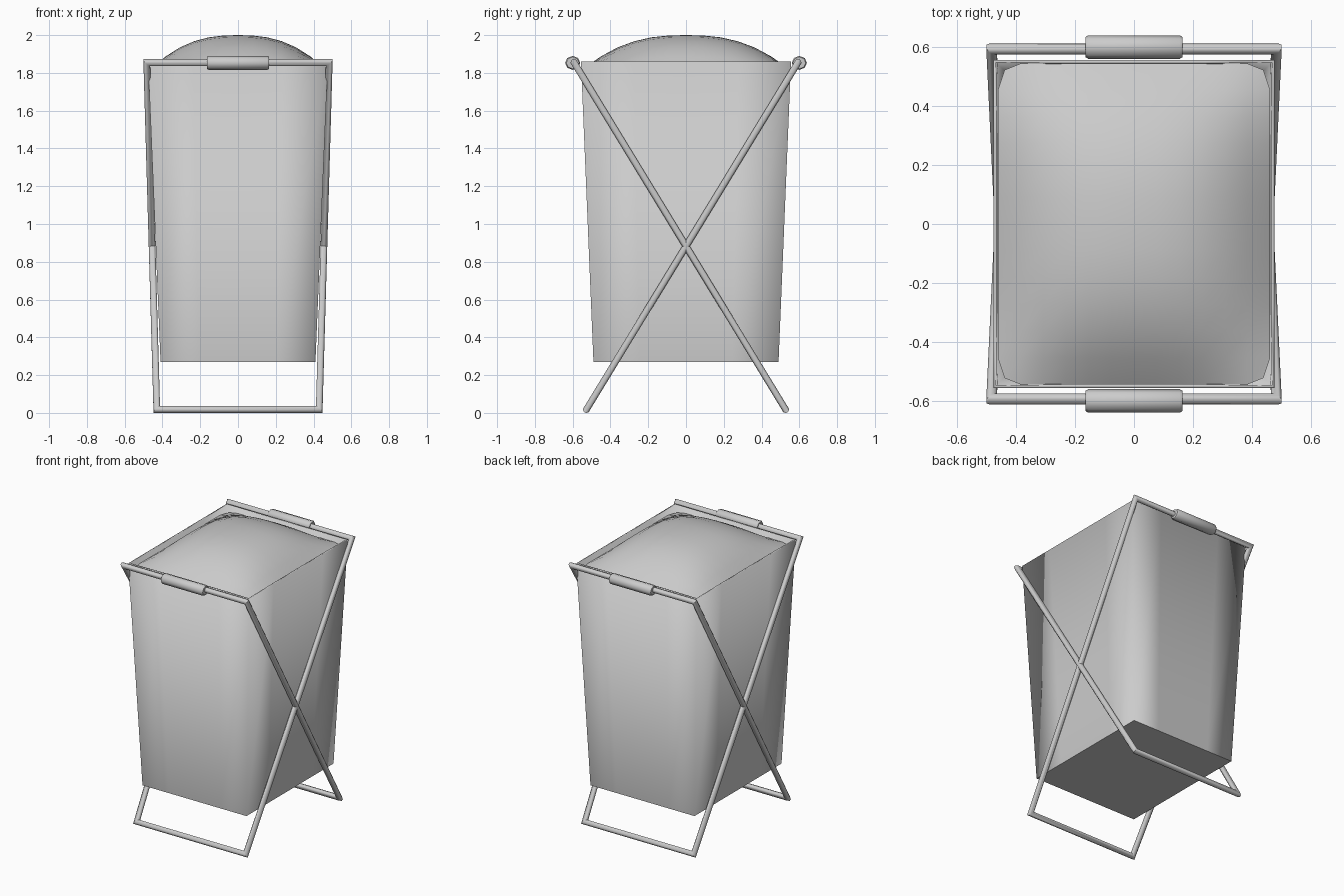
import bpy, bmesh, math
from mathutils import Vector

if "Cube" in bpy.data.objects:
    bpy.data.objects.remove(bpy.data.objects["Cube"])


def make_object(name, bm, angle=40):
    bmesh.ops.recalc_face_normals(bm, faces=bm.faces)
    me = bpy.data.meshes.new(name)
    bm.to_mesh(me)
    bm.free()
    ob = bpy.data.objects.new(name, me)
    bpy.context.collection.objects.link(ob)
    if angle:
        bpy.ops.object.select_all(action='DESELECT')
        ob.select_set(True)
        bpy.context.view_layer.objects.active = ob
        bpy.ops.object.shade_smooth_by_angle(angle=math.radians(angle))
    return ob


def tube_loop(name, pts, radius, sides=8):
    """Round tube along a closed planar loop with mitred corners."""
    bm = bmesh.new()
    pts = [Vector(p) for p in pts]
    n = len(pts)
    normal = (pts[1] - pts[0]).cross(pts[2] - pts[1]).normalized()
    rings = []
    for i, p in enumerate(pts):
        a = (pts[i - 1] - p).normalized()
        b = (pts[(i + 1) % n] - p).normalized()
        miter = (a + b).normalized() / math.sin(a.angle(b) / 2)
        ring = []
        for k in range(sides):
            t = 2 * math.pi * (k + 0.5) / sides
            ring.append(bm.verts.new(p + radius * (math.cos(t) * miter + math.sin(t) * normal)))
        rings.append(ring)
    for i in range(n):
        r, s = rings[i], rings[(i + 1) % n]
        for k in range(sides):
            j = (k + 1) % sides
            bm.faces.new((r[k], r[j], s[j], s[k]))
    return make_object(name, bm, 50)


def handle(name, y, z):
    """Eight sided grip with slightly tapered ends."""
    bm = bmesh.new()
    rings = []
    for x, r in ((-0.165, 0.034), (-0.155, 0.04), (0.155, 0.04), (0.165, 0.034)):
        rings.append([bm.verts.new((x, y + r * math.cos(k * math.pi / 4),
                                    z + 0.92 * r * math.sin(k * math.pi / 4)))
                      for k in range(8)])
    for r, s in zip(rings, rings[1:]):
        for k in range(8):
            j = (k + 1) % 8
            bm.faces.new((r[k], r[j], s[j], s[k]))
    bm.faces.new(rings[0])
    bm.faces.new(rings[-1])
    return make_object(name, bm, 50)


# Crossed folding frames and their grips
for side, label in ((1, "back"), (-1, "front")):
    tube_loop("frame_top_" + label, [
        (-0.43, -0.527 * side, 0.018), (0.43, -0.527 * side, 0.018),
        (0.483, 0.593 * side, 1.855), (-0.483, 0.593 * side, 1.855)], 0.019)
    handle("grip_" + label, 0.60 * side, 1.853)

# Tapered fabric bag, open at the top
bm = bmesh.new()
cols = 4
corners = [(-1, -1), (1, -1), (1, 1), (-1, 1)]
outline = []
for i in range(4):
    a, b = Vector(corners[i]), Vector(corners[(i + 1) % 4])
    outline += [a.lerp(b, k / cols) for k in range(cols)]
low = [bm.verts.new((0.41 * p.x, 0.49 * p.y, 0.27)) for p in outline]
top = [bm.verts.new((0.476 * p.x, 0.556 * p.y, 1.86)) for p in outline]
for i in range(len(outline)):
    j = (i + 1) % len(outline)
    bm.faces.new((low[i], low[j], top[j], top[i])).smooth = True
floor = bm.faces.new(low)
for e in floor.edges:
    e.smooth = False
bag = make_object("bag", bm, None)
solid = bag.modifiers.new("fabric", 'SOLIDIFY')
solid.thickness = 0.012
solid.offset = -1

# Bulging laundry heap filling the bag opening
bm = bmesh.new()
n = 12
grid = []
for i in range(n + 1):
    row = []
    for j in range(n + 1):
        u, v = 2 * i / n - 1, 2 * j / n - 1
        h = (1 - abs(u) ** 2.5) * (1 - abs(v) ** 2.5)
        x, y = 0.462 * u, 0.544 * v
        if abs(u) == 1 and abs(v) == 1:  # clipped corners
            x, y = x * 0.95, y * 0.96
        row.append(bm.verts.new((x, y, 1.82 + 0.18 * h)))
    grid.append(row)
for i in range(n):
    for j in range(n):
        bm.faces.new((grid[i][j], grid[i + 1][j], grid[i + 1][j + 1], grid[i][j + 1]))
make_object("laundry_heap", bm, 60)
